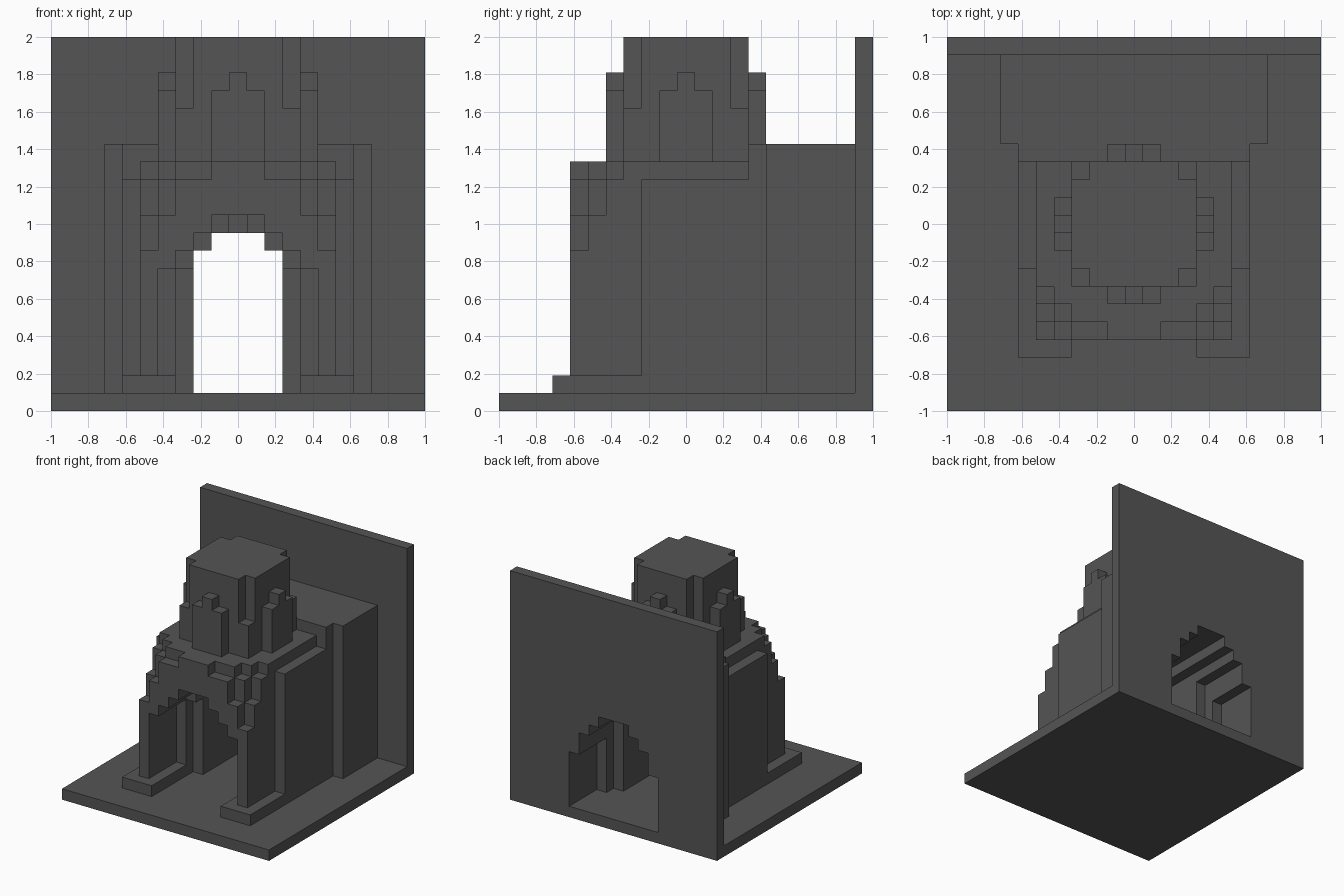
import bpy
import bmesh

cube = bpy.data.objects.get("Cube")
if cube:
    bpy.data.objects.remove(cube, do_unlink=True)

U = 2 / 21  # size of one building block

stone = bpy.data.materials.new("dark_grey_stone")
stone.use_nodes = True
COLOUR = (0.09, 0.09, 0.09, 1)
stone.diffuse_color = COLOUR
bsdf = stone.node_tree.nodes["Principled BSDF"]
bsdf.inputs["Base Color"].default_value = COLOUR
bsdf.inputs["Roughness"].default_value = 0.9


def block(i0, i1, j0, j1, z0, z1):
    """Blocks in columns i0..i1 and rows j0..j1, from level z0 up to z1."""
    return {(i, j, k) for i in range(i0, i1 + 1)
            for j in range(j0, j1 + 1) for k in range(z0, z1)}


def wide(half, j0, j1, z0, z1):
    """Block run centred on x = 0."""
    return block(-half, half, j0, j1, z0, z1)


def passage(j0, j1, heights):
    """Stepped arch: heights run from the middle column outward."""
    cells = set()
    for i, top in enumerate(heights):
        for s in (-1, 1):
            cells |= block(s * i, s * i, j0, j1, 1, top)
    return cells


parts = {}

# Ground slab and tall back wall
parts["base_slab"] = wide(10, -10, 10, 0, 1)
parts["back_wall"] = wide(10, 10, 10, 1, 21)

# Low plinths under the front legs
parts["left_plinth"] = block(4, 6, -7, -3, 1, 2)
parts["right_plinth"] = block(-6, -4, -7, -3, 1, 2)

# Main body with thicker side walls
body = wide(5, -3, 3, 1, 14) | wide(6, -2, 3, 1, 13)
parts["main_body"] = body

# Front porch with corners stepping down: {row: tops of columns 0..5}
porch = set()
for row, tops in {-4: (14, 14, 14, 14, 14, 13),
                  -5: (14, 14, 14, 14, 13, 11),
                  -6: (14, 14, 13, 13, 11, 9)}.items():
    porch |= passage(row, row, tops)
parts["front_porch"] = porch

# Rear hall joining the body to the back wall
parts["rear_hall"] = wide(6, 4, 4, 1, 15) | wide(7, 5, 9, 1, 15)

# Tower with notched upper corners and a stepped gable on each side
tower = wide(3, -3, 3, 14, 21)
for i in (-3, 3):
    for j in (-3, 3):
        tower -= block(i, i, j, j, 17, 21)
parts["tower"] = tower
gables = set()
for s in (-4, 4):
    gables |= wide(1, s, s, 14, 18) | wide(0, s, s, 18, 19)
    gables |= block(s, s, -1, 1, 14, 18) | block(s, s, 0, 0, 18, 19)
parts["tower_gables"] = gables

# Stepped passage running through the whole building
tunnel = (passage(-6, -3, (11, 11, 10, 9, 8))
          | passage(-2, -2, (11, 11, 10, 8))
          | passage(-1, 5, (11, 10, 9))
          | passage(6, 6, (10, 10, 9, 8))
          | passage(7, 10, (10, 10, 9, 8, 6)))
plinths = parts["left_plinth"] | parts["right_plinth"]
owner = {}
for name, cells in parts.items():
    for c in cells:
        if c not in tunnel or c in plinths:
            owner.setdefault(c, name)

# Outward directions with the corners of each block side
SIDES = {
    (1, 0, 0): ((1, 0, 0), (1, 1, 0), (1, 1, 1), (1, 0, 1)),
    (-1, 0, 0): ((0, 0, 0), (0, 0, 1), (0, 1, 1), (0, 1, 0)),
    (0, 1, 0): ((0, 1, 0), (0, 1, 1), (1, 1, 1), (1, 1, 0)),
    (0, -1, 0): ((0, 0, 0), (1, 0, 0), (1, 0, 1), (0, 0, 1)),
    (0, 0, 1): ((0, 0, 1), (1, 0, 1), (1, 1, 1), (0, 1, 1)),
    (0, 0, -1): ((0, 0, 0), (0, 1, 0), (1, 1, 0), (1, 0, 0)),
}

# Build each part from its exposed block sides, merging flat areas
for name in parts:
    bm = bmesh.new()
    for (i, j, k), part in owner.items():
        if part != name:
            continue
        for (dx, dy, dz), corners in SIDES.items():
            if (i + dx, j + dy, k + dz) not in owner:
                bm.faces.new([bm.verts.new(((i + a - 0.5) * U, (j + b - 0.5) * U, (k + c) * U))
                              for a, b, c in corners])
    bmesh.ops.remove_doubles(bm, verts=bm.verts, dist=1e-4)
    bmesh.ops.dissolve_limit(bm, angle_limit=0.01, verts=bm.verts, edges=bm.edges)
    mesh = bpy.data.meshes.new(name)
    bm.to_mesh(mesh)
    bm.free()
    mesh.materials.append(stone)
    bpy.context.collection.objects.link(bpy.data.objects.new(name, mesh))
